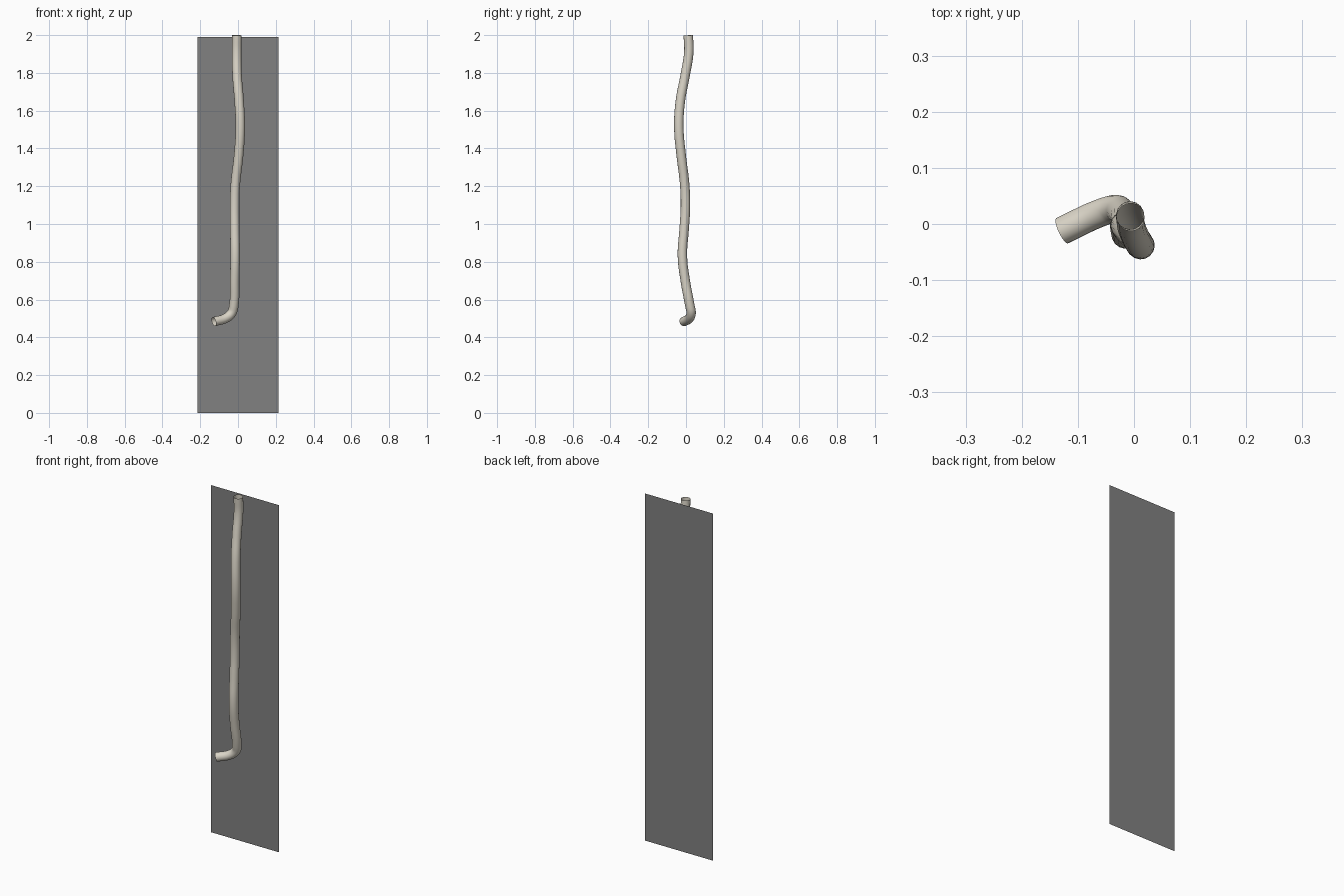
import bpy

if "Cube" in bpy.data.objects:
    bpy.data.objects.remove(bpy.data.objects["Cube"])


def material(name, rgb):
    m = bpy.data.materials.new(name)
    m.diffuse_color = (*rgb, 1.0)
    m.use_nodes = True
    m.node_tree.nodes["Principled BSDF"].inputs["Base Color"].default_value = m.diffuse_color
    return m


grey = material("dark grey", (0.22, 0.22, 0.22))
beige = material("pale beige", (0.70, 0.66, 0.57))

# Flat backing panel standing just behind the pipe
w, y, h = 0.215, 0.063, 1.99
mesh = bpy.data.meshes.new("back_panel")
mesh.from_pydata([(-w, y, 0), (w, y, 0), (w, y, h), (-w, y, h)], [], [(0, 1, 2, 3)])
mesh.materials.append(grey)
panel = bpy.data.objects.new("back_panel", mesh)
bpy.context.collection.objects.link(panel)

# Wavy open pipe, from the top down to the bent outlet
path = [
    (-0.006, 0.012, 1.999), (-0.007, 0.015, 1.91), (-0.005, -0.004, 1.79),
    (0.006, -0.030, 1.65), (0.012, -0.038, 1.51), (0.003, -0.025, 1.36),
    (-0.014, -0.007, 1.21), (-0.018, -0.003, 1.09), (-0.017, -0.010, 0.97),
    (-0.015, -0.019, 0.83), (-0.018, -0.004, 0.70), (-0.022, 0.020, 0.57),
    (-0.033, 0.027, 0.53), (-0.062, 0.019, 0.503), (-0.128, -0.012, 0.483),
]
curve = bpy.data.curves.new("pipe", "CURVE")
curve.dimensions = "3D"
curve.resolution_u = 5
curve.bevel_depth = 0.025
curve.bevel_resolution = 6
curve.use_fill_caps = False
spline = curve.splines.new("BEZIER")
spline.bezier_points.add(len(path) - 1)
for point, co in zip(spline.bezier_points, path):
    point.co = co
    point.handle_left_type = point.handle_right_type = "AUTO"
curve.materials.append(beige)
pipe = bpy.data.objects.new("pipe", curve)
bpy.context.collection.objects.link(pipe)

# Turn the pipe into a smooth mesh
bpy.ops.object.select_all(action="DESELECT")
pipe.select_set(True)
bpy.context.view_layer.objects.active = pipe
bpy.ops.object.convert(target="MESH")
bpy.ops.object.shade_smooth()
